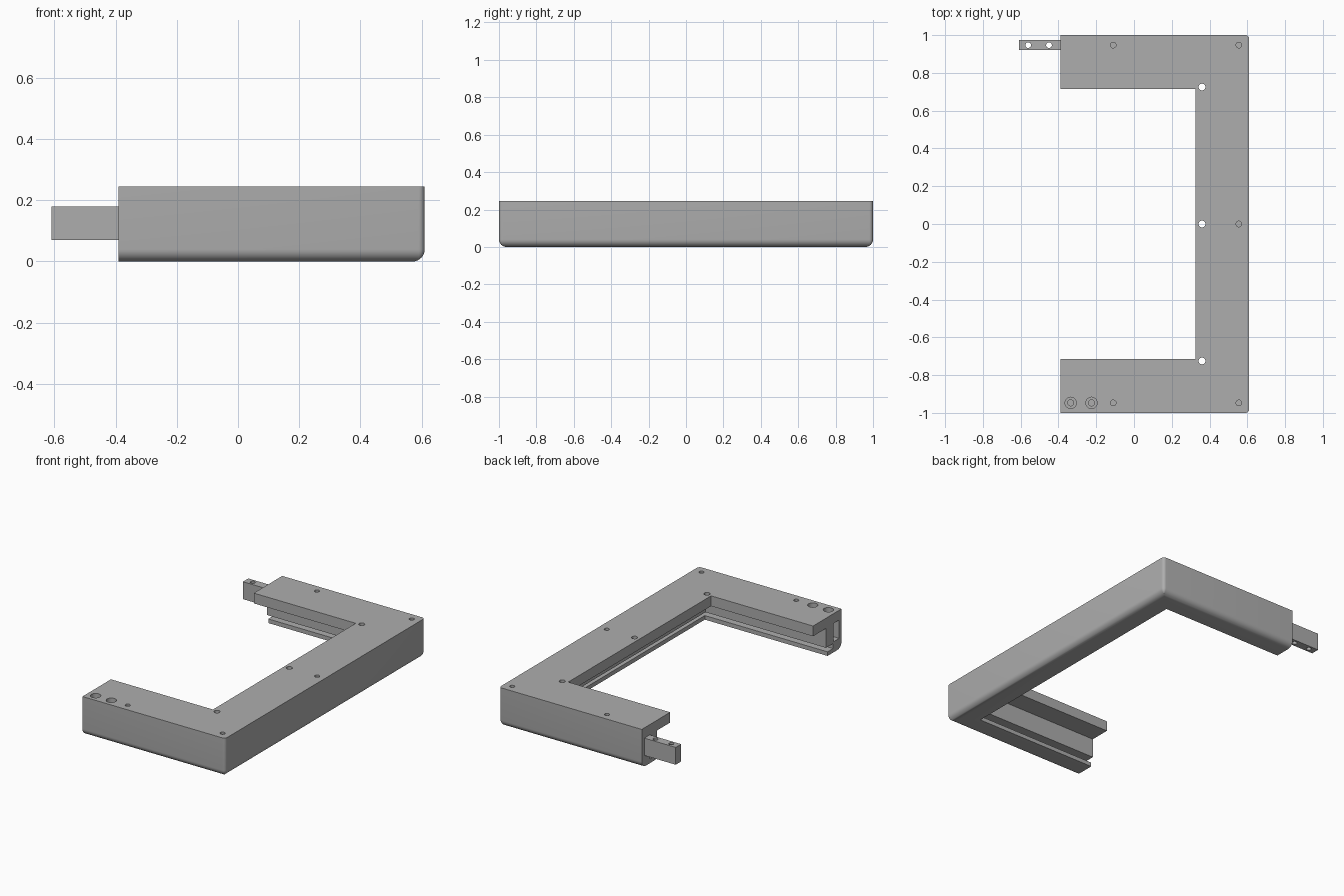
import bpy, bmesh, math
from mathutils import Matrix

if "Cube" in bpy.data.objects:
    bpy.data.objects.remove(bpy.data.objects["Cube"])

grey = bpy.data.materials.new("plain grey")
grey.use_nodes = True
grey.diffuse_color = (0.42, 0.42, 0.42, 1)
grey.node_tree.nodes["Principled BSDF"].inputs["Base Color"].default_value = grey.diffuse_color

END, OUT, SIDE = -0.39, 0.61, 1.0      # open end, outer rail face, outer arm face
TOP, CORNER, ROUND = 0.245, 0.02, 0.04
PEG_Y = 0.947


def make(name, bm):
    bmesh.ops.recalc_face_normals(bm, faces=bm.faces)
    mesh = bpy.data.meshes.new(name)
    bm.to_mesh(mesh)
    bm.free()
    mesh.materials.append(grey)
    obj = bpy.data.objects.new(name, mesh)
    bpy.context.collection.objects.link(obj)
    return obj


def box(name, x0, x1, y0, y1, z0, z1):
    bm = bmesh.new()
    place = (Matrix.Translation(((x0 + x1) / 2, (y0 + y1) / 2, (z0 + z1) / 2))
             @ Matrix.Diagonal((x1 - x0, y1 - y0, z1 - z0, 1)))
    bmesh.ops.create_cube(bm, size=1, matrix=place)
    return make(name, bm)


def rod(x, y, r, z0, z1):
    bm = bmesh.new()
    bmesh.ops.create_cone(bm, cap_ends=True, segments=24, radius1=r, radius2=r, depth=z1 - z0,
                          matrix=Matrix.Translation((x, y, (z0 + z1) / 2)))
    return make("hole_cutter", bm)


def cut(obj, cutter):
    mod = obj.modifiers.new("cut", "BOOLEAN")
    mod.operation, mod.solver, mod.object = "DIFFERENCE", "EXACT", cutter
    bpy.context.view_layer.objects.active = obj
    bpy.ops.object.modifier_apply(modifier=mod.name)
    bpy.data.objects.remove(cutter)


def smooth(obj):
    bpy.ops.object.select_all(action="DESELECT")
    obj.select_set(True)
    bpy.context.view_layer.objects.active = obj
    bpy.ops.object.shade_smooth_by_angle(angle=math.radians(30))


# Cross-section as (distance inward from the outer face, height)
profile = [(ROUND - ROUND * math.cos(a), ROUND - ROUND * math.sin(a))
           for a in (math.pi / 2 * i / 8 for i in range(9))]
profile += [(0.14, 0), (0.14, 0.026), (0.085, 0.026), (0.085, 0.057), (0.155, 0.057),
            (0.155, 0.18), (0.285, 0.18), (0.285, TOP), (0, TOP)]


def path(d):
    """Plan line of the frame at inward distance d, with rounded outer corners."""
    r, inset = max(CORNER - d, 0), max(CORNER, d)
    arc = [(OUT - inset + r * math.sin(a), SIDE - inset + r * math.cos(a))
           for a in (math.pi / 2 * i / 6 for i in range(7))]
    half = [(END, SIDE - d)] + arc
    return half + [(x, -y) for x, y in reversed(half)]


# Frame: the section swept round three sides
bm = bmesh.new()
rows = [[bm.verts.new((x, y, z)) for x, y in path(d)] for d, z in profile]
for i, row in enumerate(rows):
    nxt = rows[(i + 1) % len(rows)]
    for k in range(len(row) - 1):
        bm.faces.new((row[k], row[k + 1], nxt[k + 1], nxt[k]))
for k in (0, -1):
    bm.faces.new([row[k] for row in rows])
bmesh.ops.remove_doubles(bm, verts=bm.verts, dist=1e-5)
frame = make("frame", bm)

# Socket in the front arm with two counterbored screw holes
cut(frame, box("socket_cutter", END - 0.1, -0.165, -PEG_Y - 0.029, -PEG_Y + 0.029, 0.067, 0.183))
for x in (-0.335, -0.225):
    cut(frame, rod(x, -PEG_Y, 0.03, 0.215, 0.3))
    cut(frame, rod(x, -PEG_Y, 0.016, 0.1, 0.3))

# Blind holes along the outer edge, through holes in the inner flange
for x, y in [(-0.11, PEG_Y), (0.555, PEG_Y), (0.555, 0), (0.555, -PEG_Y), (-0.11, -PEG_Y)]:
    cut(frame, rod(x, y, 0.015, 0.13, 0.3))
for y in (0.725, 0, -0.725):
    cut(frame, rod(0.36, y, 0.018, 0.15, 0.3))
smooth(frame)

# Joining peg on the back arm
peg = box("joining_peg", -0.61, END + 0.01, PEG_Y - 0.027, PEG_Y + 0.027, 0.07, 0.18)
for x in (-0.56, -0.45):
    cut(peg, rod(x, PEG_Y, 0.015, 0, 0.3))
smooth(peg)
